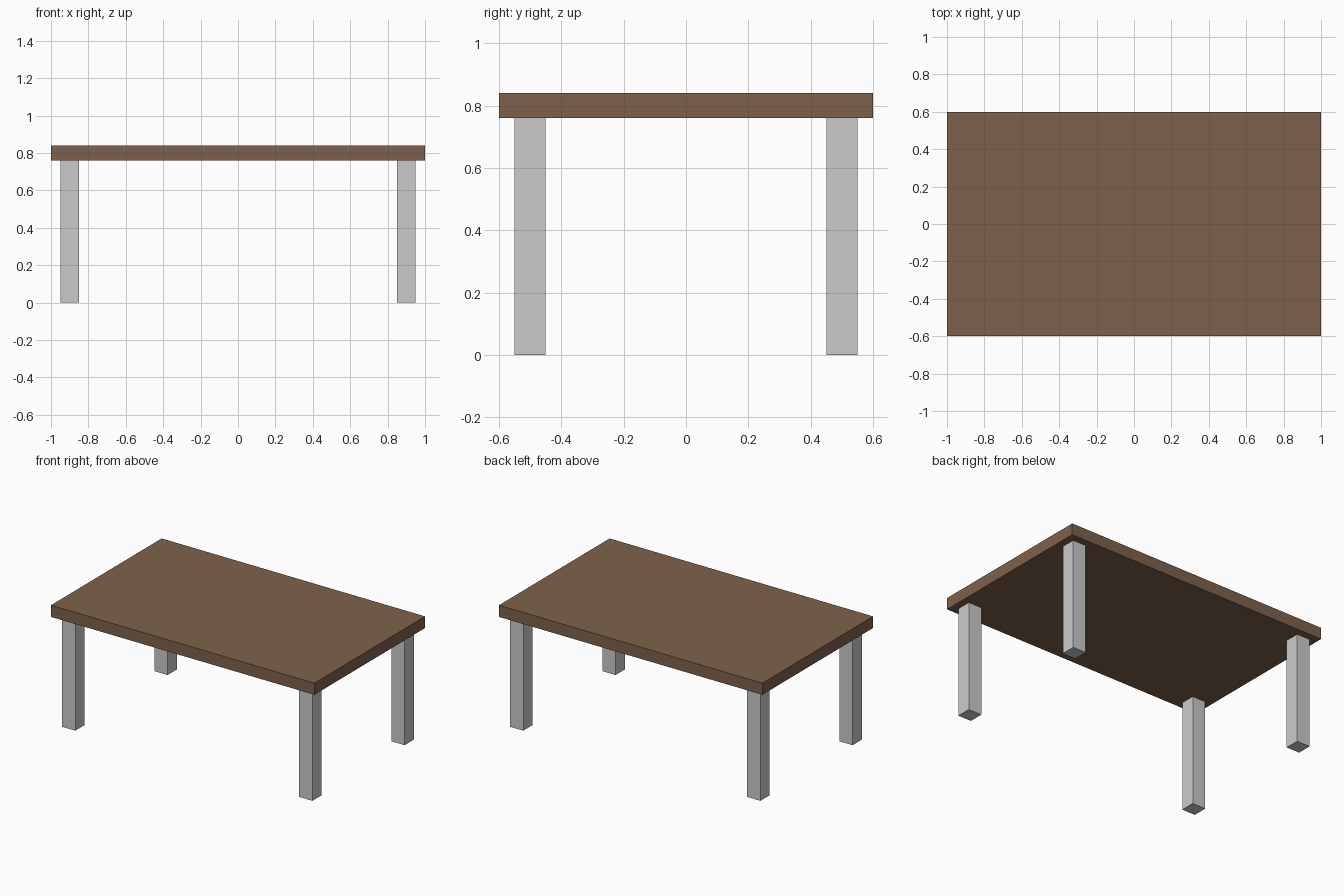
import bpy

if "Cube" in bpy.data.objects:
    bpy.data.objects.remove(bpy.data.objects["Cube"])

TOP_BOTTOM, TOP_HEIGHT = 0.76, 0.84
LEG_X, LEG_Y, LEG_WIDTH = 0.9, 0.5, 0.1


def box(name, centre, size):
    bpy.ops.mesh.primitive_cube_add(size=1, location=centre)
    obj = bpy.context.object
    obj.name = name
    obj.scale = size
    bpy.ops.object.transform_apply(location=False, rotation=False, scale=True)
    return obj


# Wooden tabletop
wood = bpy.data.materials.new("wood")
wood.diffuse_color = (0.21, 0.12, 0.07, 1)
wood.use_nodes = True
wood.node_tree.nodes["Principled BSDF"].inputs["Base Color"].default_value = wood.diffuse_color
top = box("tabletop", (0, 0, (TOP_BOTTOM + TOP_HEIGHT) / 2),
          (2.0, 1.2, TOP_HEIGHT - TOP_BOTTOM))
top.data.materials.append(wood)

# Four square legs, inset from the corners
for side, sx in (("left", -1), ("right", 1)):
    for end, sy in (("front", -1), ("back", 1)):
        box(f"{end}_{side}_leg", (sx * LEG_X, sy * LEG_Y, TOP_BOTTOM / 2),
            (LEG_WIDTH, LEG_WIDTH, TOP_BOTTOM))
